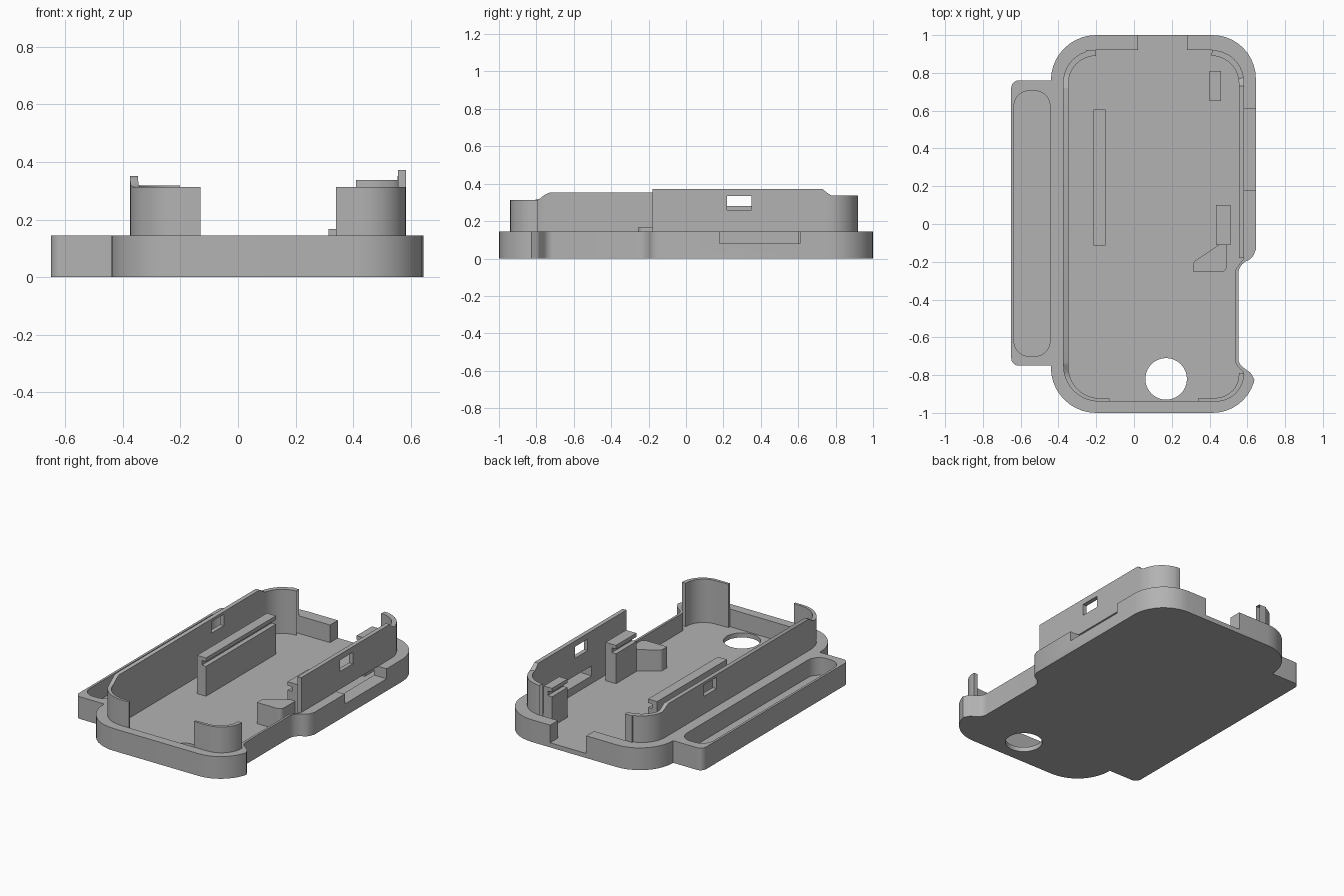
import bpy, bmesh, math
from mathutils import Vector

if "Cube" in bpy.data.objects:
    bpy.data.objects.remove(bpy.data.objects["Cube"], do_unlink=True)

grey = bpy.data.materials.new("plain grey")
grey.use_nodes = True
grey.diffuse_color = (0.45, 0.45, 0.45, 1)
grey.node_tree.nodes["Principled BSDF"].inputs["Base Color"].default_value = grey.diffuse_color

FLOOR, RIM, STEPS = 0.03, 0.145, 10


def rounded(corners, closed=True):
    """Turn (x, y[, radius]) corners into a path with filleted corners."""
    path = []
    n = len(corners)
    for i, c in enumerate(corners):
        p = Vector(c[:2])
        r = c[2] if len(c) > 2 else 0
        if r == 0 or (not closed and i in (0, n - 1)):
            path.append(p)
            continue
        a = (Vector(corners[i - 1][:2]) - p).normalized()
        b = (Vector(corners[(i + 1) % n][:2]) - p).normalized()
        half = a.angle(b) / 2
        centre = p + (a + b).normalized() * r / math.sin(half)
        start = p + a * r / math.tan(half) - centre
        end = p + b * r / math.tan(half) - centre
        sweep = start.angle(end)
        for k in range(STEPS + 1):
            t = k / STEPS
            path.append(centre + (start * math.sin((1 - t) * sweep)
                                  + end * math.sin(t * sweep)) / math.sin(sweep))
    return path


def finish(name, bm):
    bmesh.ops.recalc_face_normals(bm, faces=bm.faces)
    mesh = bpy.data.meshes.new(name)
    bm.to_mesh(mesh)
    bm.free()
    mesh.materials.append(grey)
    ob = bpy.data.objects.new(name, mesh)
    bpy.context.collection.objects.link(ob)
    return ob


def prism(name, path, z0, z1):
    bm = bmesh.new()
    face = bm.faces.new([bm.verts.new((x, y, z0)) for x, y in path])
    top = bmesh.ops.extrude_face_region(bm, geom=[face], use_keep_orig=True)["geom"]
    for v in top:
        if isinstance(v, bmesh.types.BMVert):
            v.co.z = z1
    return finish(name, bm)


def block(name, x0, x1, y0, y1, z0, z1):
    return prism(name, [(x0, y0), (x1, y0), (x1, y1), (x0, y1)], z0, z1)


def boolean(ob, tool, operation="DIFFERENCE"):
    mod = ob.modifiers.new(operation.title(), "BOOLEAN")
    mod.operation, mod.solver, mod.object = operation, "EXACT", tool
    bpy.context.view_layer.objects.active = ob
    bpy.ops.object.modifier_apply(modifier=mod.name)
    bpy.data.objects.remove(tool, do_unlink=True)


def wall(name, outer, inner, height):
    """Sweep a thin wall between two matching paths with a varying top."""
    bm = bmesh.new()
    rings = []
    for o, i in zip(rounded(outer, False), rounded(inner, False)):
        h = height(o.y)
        rings.append([bm.verts.new((p.x, p.y, z))
                      for p, z in ((o, FLOOR), (o, h), (i, h), (i, FLOOR))])
    for a, b in zip(rings, rings[1:]):
        for k in range(4):
            m = (k + 1) % 4
            bm.faces.new((a[k], a[m], b[m], b[k]))
    bm.faces.new(rings[0])
    bm.faces.new(rings[-1])
    return finish(name, bm)


def ramp(y, y0, y1, z0, z1):
    t = min(1, max(0, (y - y0) / (y1 - y0)))
    return z0 + (z1 - z0) * t


# Tray body with the side shelf and its scooped right edge
body = prism("tray_body", rounded([
    (-0.44, -1, 0.24), (0.645, -1, 0.23), (0.645, 1, 0.23), (-0.44, 1, 0.24),
    (-0.44, 0.76), (-0.65, 0.76, 0.04), (-0.65, -0.75, 0.04), (-0.44, -0.75)]), 0, RIM)
boolean(body, prism("scoop", rounded([
    (0.552, -0.21, 0.08), (0.552, -0.74, 0.06), (0.62, -0.79, 0.04), (0.66, -0.87),
    (0.8, -0.8), (0.8, -0.1), (0.66, -0.1), (0.625, -0.185, 0.06)]), -0.1, 0.3))

# Main cavity, shelf pocket, round hole, back gap and side slot
boolean(body, prism("cavity", rounded([
    (-0.375, -0.94, 0.19), (0.583, -0.94, 0.149), (0.583, -0.79), (0.537, -0.74, 0.04),
    (0.537, -0.24, 0.04), (0.583, -0.18), (0.583, 0.92, 0.17), (-0.375, 0.92, 0.17)]),
    FLOOR, 0.3))
boolean(body, prism("pocket", rounded([
    (-0.635, -0.7, 0.08), (-0.445, -0.7, 0.08),
    (-0.445, 0.705, 0.08), (-0.635, 0.705, 0.08)]), FLOOR, 0.3))
boolean(body, prism("hole", [(0.17 + 0.11 * math.cos(math.tau * k / 48),
                              -0.82 + 0.11 * math.sin(math.tau * k / 48))
                             for k in range(48)], -0.1, 0.1))
boolean(body, block("back_gap", 0.02, 0.28, 0.85, 1.1, FLOOR, 0.3))
boolean(body, block("slot", 0.57, 0.7, 0.18, 0.61, 0.08, 0.3))

# Thin upright walls that follow the cavity edge
long_wall = wall(
    "shelf_side_wall",
    [(-0.13, -0.94), (-0.375, -0.94, 0.19), (-0.375, -0.73), (-0.375, 0.72),
     (-0.375, 0.92, 0.17), (-0.255, 0.92)],
    [(-0.13, -0.925), (-0.347, -0.915, 0.165), (-0.347, -0.73), (-0.347, 0.72),
     (-0.347, 0.89, 0.145), (-0.255, 0.89)],
    lambda y: ramp(y, -0.79, -0.73, 0.313, 0.352) if y < 0 else ramp(y, 0.72, 0.78, 0.352, 0.318))
slot_wall = wall(
    "slot_side_wall",
    [(0.583, -0.18), (0.583, 0.73), (0.583, 0.92, 0.17), (0.44, 0.92)],
    [(0.555, -0.18), (0.555, 0.73), (0.555, 0.89, 0.145), (0.44, 0.89)],
    lambda y: ramp(y, 0.73, 0.77, 0.372, 0.337))
corner_wall = wall(
    "front_corner_wall",
    [(0.34, -0.94), (0.583, -0.94, 0.149), (0.583, -0.79)],
    [(0.34, -0.925), (0.555, -0.915, 0.123), (0.555, -0.79)],
    lambda y: 0.313)

# Latch windows in both long walls
for ob, x in ((long_wall, -0.36), (slot_wall, 0.57)):
    boolean(ob, block("window", x - 0.1, x + 0.1, 0.22, 0.35, 0.26, 0.335))
boolean(slot_wall, block("wall_slot", 0.5, 0.7, 0.18, 0.61, 0.08, RIM))

# Board rails, each with a groove facing the middle
parts = [body, long_wall, slot_wall, corner_wall]
for name, x0, x1, y0, y1, side in (
        ("long_rail", -0.215, -0.15, -0.115, 0.605, 1),
        ("back_rail", 0.4, 0.46, 0.65, 0.81, -1),
        ("middle_rail", 0.435, 0.51, -0.11, 0.1, -1)):
    rail = block(name, x0, x1, y0, y1, FLOOR, 0.28)
    face = x1 if side > 0 else x0
    boolean(rail, block("groove", face - 0.03, face + 0.03, y0 - 0.1, y1 + 0.1, 0.225, 0.255))
    parts.append(rail)

# Low angled stop in front of the middle rail
parts.append(prism("angled_stop", rounded([
    (0.315, -0.255), (0.49, -0.255, 0.03), (0.49, -0.11), (0.45, -0.11),
    (0.315, -0.2, 0.02)]), FLOOR, 0.168))

# Smooth the fillets, keep the edges crisp
bpy.ops.object.select_all(action="DESELECT")
for ob in parts:
    ob.select_set(True)
bpy.context.view_layer.objects.active = body
bpy.ops.object.shade_smooth_by_angle(angle=math.radians(30))
